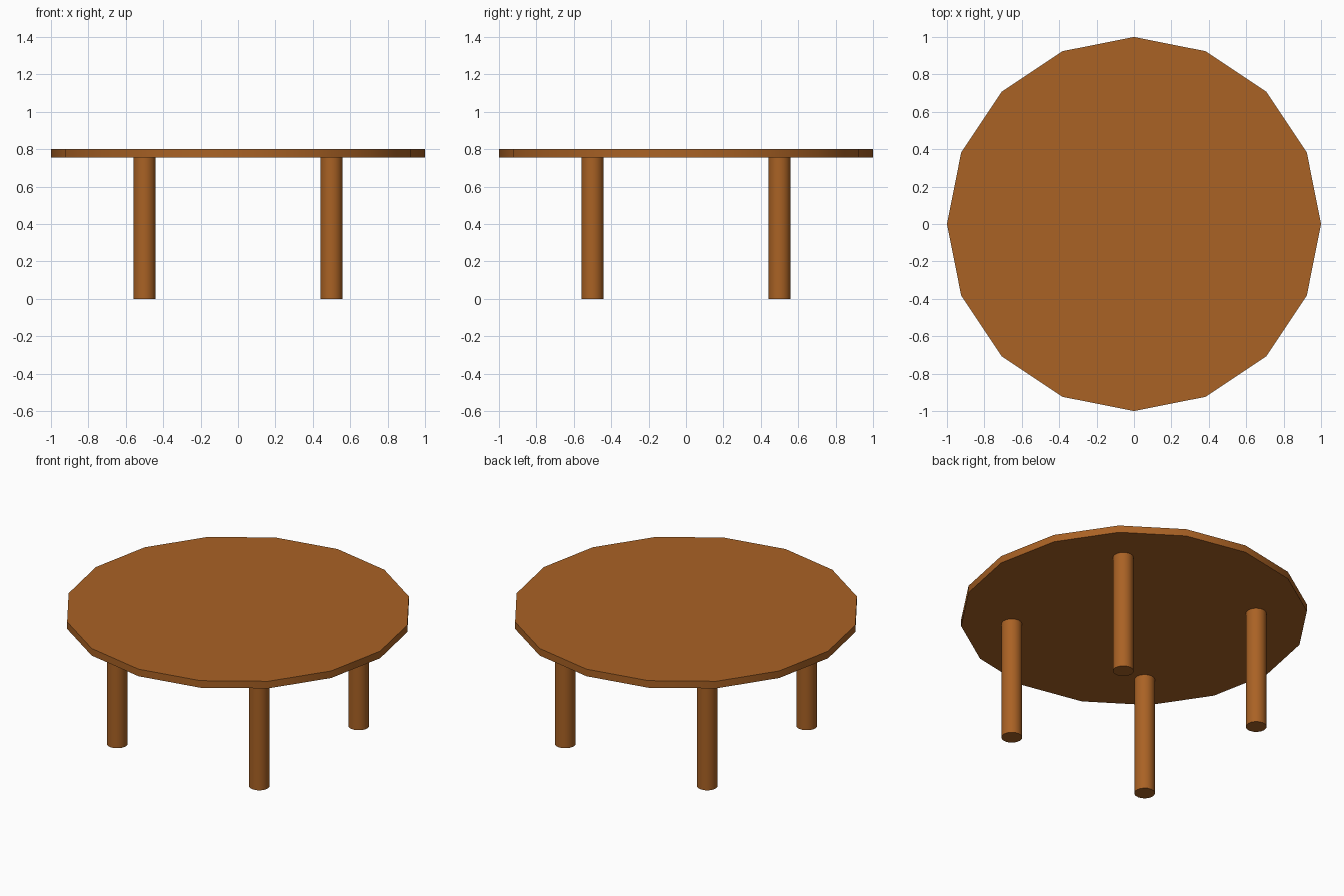
import bpy
import math

if "Cube" in bpy.data.objects:
    bpy.data.objects.remove(bpy.data.objects["Cube"])

# One warm wood colour for the whole table
wood = bpy.data.materials.new("brown wood")
wood.diffuse_color = (0.40, 0.122, 0.018, 1.0)
wood.use_nodes = True
wood.node_tree.nodes["Principled BSDF"].inputs["Base Color"].default_value = wood.diffuse_color

SIDES = 16
TOP_Z = 0.80
UNDERSIDE_Z = 0.755


def cylinder(name, radius, z0, z1, x=0.0, y=0.0):
    """Upright smooth-sided cylinder with a corner pointing along +x."""
    bpy.ops.mesh.primitive_cylinder_add(
        vertices=SIDES, radius=radius, depth=z1 - z0,
        location=(x, y, (z0 + z1) / 2))
    obj = bpy.context.object
    obj.name = name
    obj.data.materials.append(wood)
    bpy.ops.object.shade_smooth_by_angle(angle=math.radians(30))
    return obj


# Sixteen-sided table top
cylinder("table_top", 1.0, UNDERSIDE_Z, TOP_Z)

# Four round legs on a square
for y, depth_name in ((-0.5, "front"), (0.5, "back")):
    for x, side_name in ((-0.5, "left"), (0.5, "right")):
        cylinder(f"{depth_name}_{side_name}_leg", 0.06, 0.0, UNDERSIDE_Z, x, y)
